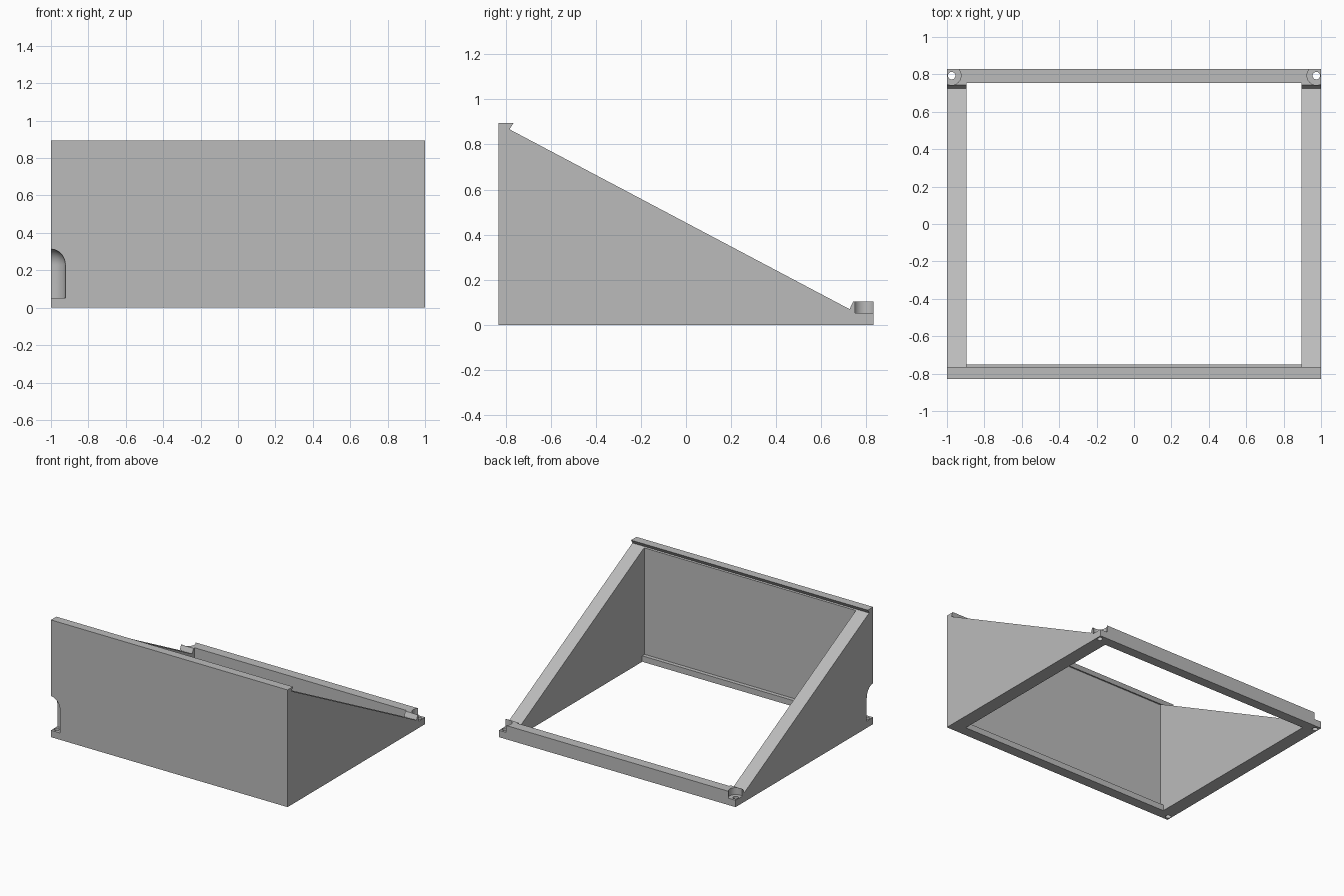
import bpy, bmesh
from mathutils import Matrix

if "Cube" in bpy.data.objects:
    bpy.data.objects.remove(bpy.data.objects["Cube"])

grey = bpy.data.materials.new("plain grey")
grey.diffuse_color = (0.5, 0.5, 0.5, 1)
grey.use_nodes = True
grey.node_tree.nodes["Principled BSDF"].inputs["Base Color"].default_value = grey.diffuse_color


def finish(name, bm):
    bmesh.ops.recalc_face_normals(bm, faces=bm.faces)
    me = bpy.data.meshes.new(name)
    bm.to_mesh(me)
    bm.free()
    me.materials.append(grey)
    ob = bpy.data.objects.new(name, me)
    bpy.context.collection.objects.link(ob)
    return ob


def prism(name, profile, half_width):
    """Extrude a (y, z) profile along x, centred on x = 0."""
    bm = bmesh.new()
    f = bm.faces.new([bm.verts.new((-half_width, y, z)) for y, z in profile])
    ext = bmesh.ops.extrude_face_region(bm, geom=[f])["geom"]
    bmesh.ops.translate(bm, vec=(2 * half_width, 0, 0),
                        verts=[v for v in ext if isinstance(v, bmesh.types.BMVert)])
    return finish(name, bm)


def cylinder(name, x, y, r, z0, z1):
    bm = bmesh.new()
    bmesh.ops.create_cone(bm, cap_ends=True, segments=48, radius1=r, radius2=r,
                          depth=z1 - z0, matrix=Matrix.Translation((x, y, (z0 + z1) / 2)))
    return finish(name, bm)


def domed_pocket(name, x, y, r, rise, z0, z1):
    """Upright cylinder with a rounded top, as one closed shell."""
    bm = bmesh.new()
    bmesh.ops.create_uvsphere(bm, u_segments=48, v_segments=24, radius=1)
    low = [v for v in bm.verts if v.co.z < -0.001]
    bmesh.ops.delete(bm, geom=low, context='VERTS')
    for v in bm.verts:
        v.co = (x + v.co.x * r, y + v.co.y * r, z1 + v.co.z * rise)
    rim = [e for e in bm.edges if e.is_boundary]
    ext = bmesh.ops.extrude_edge_only(bm, edges=rim)["geom"]
    for v in ext:
        if isinstance(v, bmesh.types.BMVert):
            v.co.z = z0
    bmesh.ops.holes_fill(bm, edges=[e for e in bm.edges if e.is_boundary])
    return finish(name, bm)


def cut(target, cutter):
    mod = target.modifiers.new("cut", 'BOOLEAN')
    mod.operation, mod.solver, mod.object = 'DIFFERENCE', 'EXACT', cutter
    bpy.context.view_layer.objects.active = target
    bpy.ops.object.modifier_apply(modifier=mod.name)
    bpy.data.objects.remove(cutter)


# Wedge body with an undercut lip at the top and bottom of the slope
stand = prism("wedge_stand", [
    (-0.83, 0), (0.83, 0), (0.83, 0.105), (0.742, 0.105), (0.725, 0.07),
    (-0.782, 0.867), (-0.765, 0.895), (-0.83, 0.895)], 1.0)

# Open middle, leaving a small ledge along the foot of the tall wall
cut(stand, prism("middle_cutter", [
    (-0.75, -0.1), (-0.75, 0.045), (-0.78, 0.045), (-0.78, 0.86),
    (-0.74, 0.87), (0.755, 0.2), (0.755, -0.1)], 0.895))

# Screw pockets in the two low corners
for side in (-1, 1):
    cut(stand, cylinder("pocket_cutter", side * 0.975, 0.793, 0.05, 0.052, 0.3))
    cut(stand, cylinder("hole_cutter", side * 0.975, 0.793, 0.02, -0.1, 0.2))

# Round-topped screw pocket in one tall corner
cut(stand, domed_pocket("tall_pocket_cutter", -1.0, -0.83, 0.077, 0.085, 0.052, 0.228))
cut(stand, cylinder("hole_cutter", -0.975, -0.793, 0.02, -0.1, 0.1))

# Smooth the pockets, keep all other edges sharp
bpy.ops.object.select_all(action='DESELECT')
stand.select_set(True)
bpy.context.view_layer.objects.active = stand
bpy.ops.object.shade_smooth_by_angle(angle=0.5)
